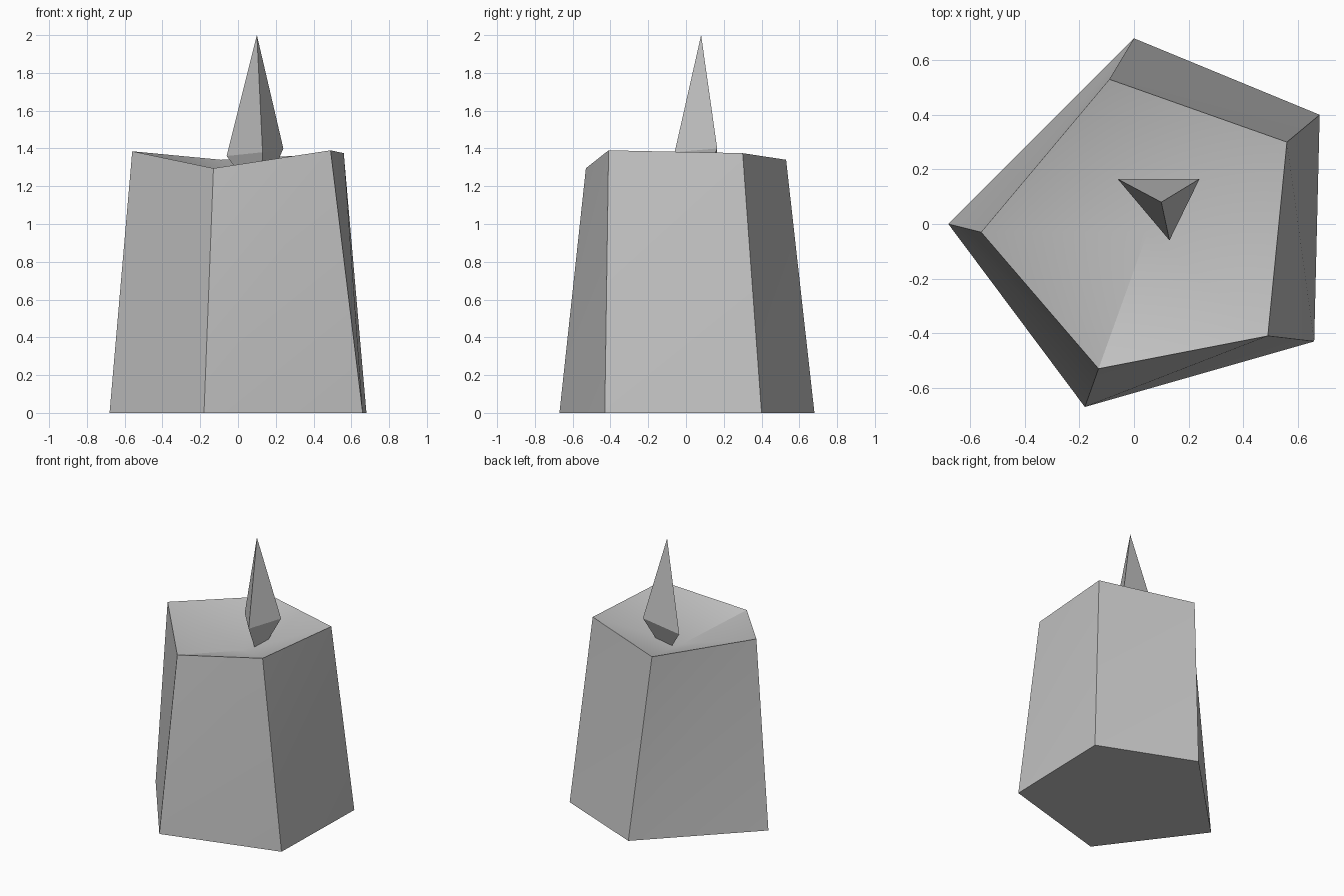
import bpy
import math

cube = bpy.data.objects.get("Cube")
if cube:
    bpy.data.objects.remove(cube, do_unlink=True)

grey = bpy.data.materials.new("plain grey")
grey.use_nodes = True
colour = (0.55, 0.55, 0.55, 1.0)
grey.diffuse_color = colour
grey.node_tree.nodes["Principled BSDF"].inputs["Base Color"].default_value = colour


def build(name, verts, faces):
    mesh = bpy.data.meshes.new(name)
    mesh.from_pydata(verts, [], faces)
    mesh.materials.append(grey)
    obj = bpy.data.objects.new(name, mesh)
    bpy.context.collection.objects.link(obj)
    return obj


# Wax body: uneven five-sided taper with a hollow melted top
base = [(-0.68, 0, 0), (-0.18, -0.67, 0), (0.66, -0.43, 0),
        (0.68, 0.40, 0), (0, 0.68, 0)]
rim = [(-0.56, -0.03, 1.385), (-0.13, -0.53, 1.295), (0.49, -0.41, 1.39),
       (0.56, 0.30, 1.375), (-0.09, 0.53, 1.34)]
hollow = (0.05, -0.03, 1.185)
n = len(base)
faces = [tuple(reversed(range(n)))]
for i in range(n):
    j = (i + 1) % n
    faces += [(i, j, n + j), (i, n + j, n + i), (n + i, n + j, 2 * n)]
body = build("wax_body", base + rim + [hollow], faces)

# Flame: three-sided double spike, its lower tip sunk in the hollow
ring = [(-0.06, 0.165, 1.36), (0.13, -0.06, 1.38), (0.24, 0.165, 1.40)]
tips = [(0.10, 0.08, 2.0), (0.12, 0.06, 1.12)]
faces = []
for i in range(3):
    j = (i + 1) % 3
    faces += [(i, j, 3), (j, i, 4)]
build("flame", ring + tips, faces)

# Soft shading across the hollow, sharp corners elsewhere
bpy.ops.object.select_all(action="DESELECT")
body.select_set(True)
bpy.context.view_layer.objects.active = body
bpy.ops.object.shade_smooth_by_angle(angle=math.radians(30))
